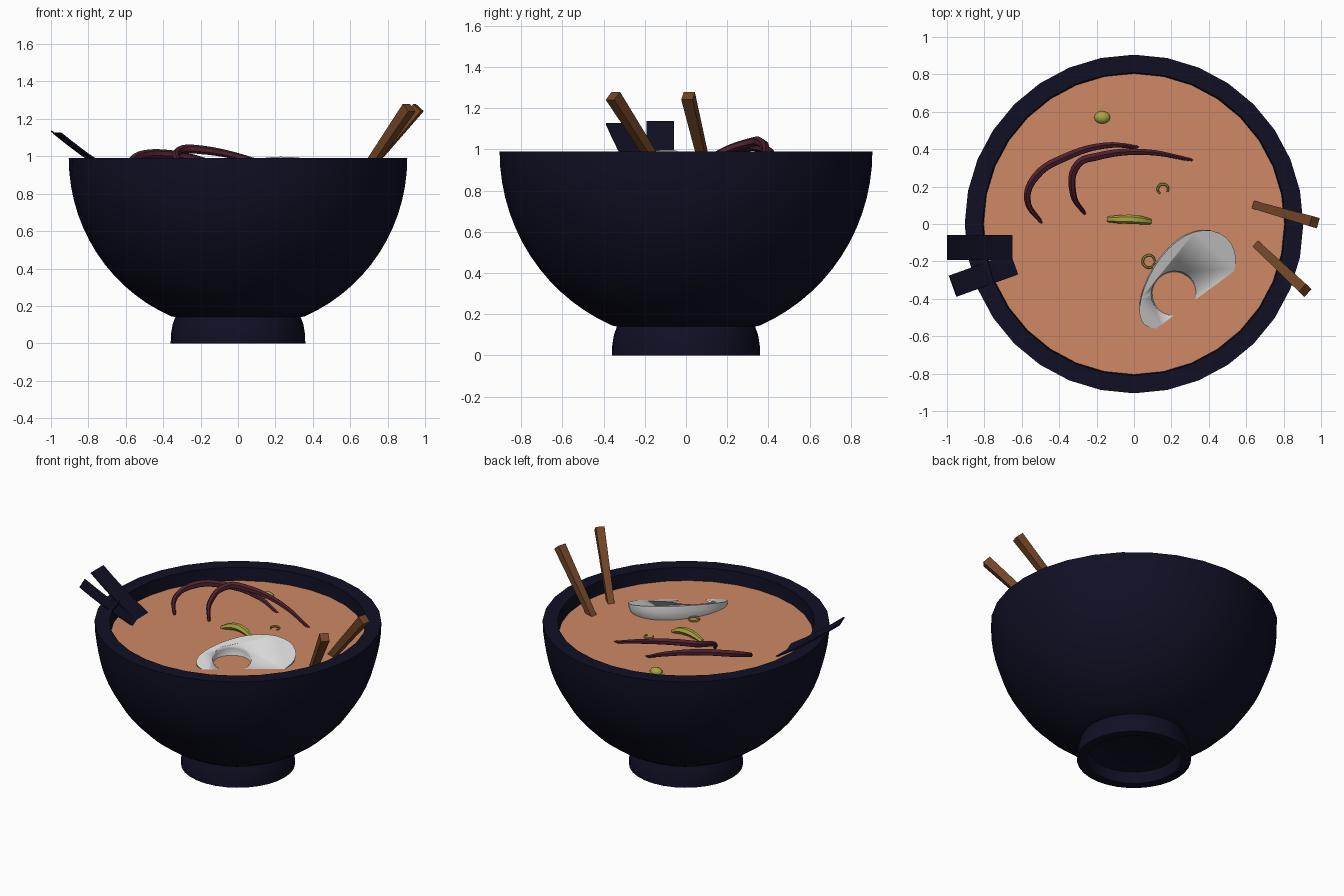
import bpy, bmesh, math
from mathutils import Vector, Matrix

cube = bpy.data.objects.get("Cube")
if cube:
    bpy.data.objects.remove(cube, do_unlink=True)

SOUP_Z = 0.9
RIM_Z = 0.99


def material(name, rgb):
    m = bpy.data.materials.new(name)
    m.use_nodes = True
    m.diffuse_color = (*rgb, 1)
    m.node_tree.nodes["Principled BSDF"].inputs["Base Color"].default_value = (*rgb, 1)
    return m


navy = material("dark navy", (0.005, 0.005, 0.018))
broth = material("orange broth", (0.62, 0.25, 0.13))
wood = material("brown wood", (0.17, 0.06, 0.02))
maroon = material("maroon", (0.075, 0.015, 0.028))
green = material("yellow green", (0.4, 0.37, 0.055))
white = material("egg white", (0.68, 0.68, 0.68))


def smooth(ob, degrees=35):
    bpy.ops.object.select_all(action="DESELECT")
    ob.select_set(True)
    bpy.context.view_layer.objects.active = ob
    bpy.ops.object.shade_smooth_by_angle(angle=math.radians(degrees))


def finish(name, bm, mat, rounded=False):
    bmesh.ops.recalc_face_normals(bm, faces=bm.faces)
    mesh = bpy.data.meshes.new(name)
    bm.to_mesh(mesh)
    bm.free()
    ob = bpy.data.objects.new(name, mesh)
    bpy.context.collection.objects.link(ob)
    mesh.materials.append(mat)
    if rounded:
        smooth(ob)
    return ob


def lathe(name, profile, mat, sides=32):
    bm = bmesh.new()
    verts = [bm.verts.new((r, 0, z)) for r, z in profile]
    edges = [bm.edges.new(pair) for pair in zip(verts, verts[1:])]
    bmesh.ops.spin(bm, geom=verts + edges, cent=(0, 0, 0), axis=(0, 0, 1),
                   angle=math.tau, steps=sides, use_duplicate=False)
    bmesh.ops.remove_doubles(bm, verts=bm.verts, dist=0.0005)
    return finish(name, bm, mat, True)


def shell(radius, depth, lowest, steps=14):
    """Quarter ellipse from the rim down to a given height."""
    end = math.asin((RIM_Z - lowest) / depth)
    return [(radius * math.cos(end * i / steps), RIM_Z - depth * math.sin(end * i / steps))
            for i in range(steps + 1)]


# Bowl: hollow underside, foot ring, outer shell, rim and inner shell
foot = [(0, 0.09), (0.2, 0.09), (0.28, 0.07), (0.3, 0),
        (0.36, 0), (0.358, 0.05), (0.35, 0.1), (0.335, 0.14)]
outer = shell(0.905, 0.92, 0.145)[::-1]
inner = shell(0.81, 0.83, 0.161) + [(0, 0.161)]
lathe("bowl", foot + outer + inner, navy)

# Soup surface
lathe("soup", [(0, SOUP_Z), (0.804, SOUP_Z)], broth)


# Chopsticks: square tapered bars
def chopstick(name, bottom, top):
    low, high = Vector(bottom), Vector(top)
    axis = high - low
    bm = bmesh.new()
    bmesh.ops.create_cone(bm, cap_ends=True, segments=4, radius1=0.03,
                          radius2=0.04, depth=axis.length)
    bmesh.ops.rotate(bm, verts=bm.verts, matrix=Matrix.Rotation(math.pi / 4, 3, "Z"))
    turn = axis.to_track_quat("Z", "Y").to_matrix().to_4x4()
    bm.transform(Matrix.Translation((low + high) / 2) @ turn)
    finish(name, bm, wood)


chopstick("back_chopstick", (0.65, 0.1, 0.885), (0.965, 0.01, 1.26))
chopstick("front_chopstick", (0.66, -0.115, 0.885), (0.915, -0.355, 1.26))


# Seaweed sheets: thin strips with a slight bend, leaning on the rim
def seaweed(name, tip, base, width):
    a, b = Vector(tip), Vector(base)
    side = (b - a).cross(Vector((0, 0, 1))).normalized() * width / 2
    bm = bmesh.new()
    rows = []
    for t in (0, 0.2, 0.45, 0.7, 1):
        p = a.lerp(b, t) - Vector((0, 0, 0.012 * math.sin(math.pi * t)))
        rows.append((bm.verts.new(p - side), bm.verts.new(p + side)))
    for (p, q), (r, s) in zip(rows, rows[1:]):
        bm.faces.new((p, q, s, r))
    ob = finish(name, bm, navy)
    mod = ob.modifiers.new("thickness", "SOLIDIFY")
    mod.thickness = 0.008
    mod.offset = 0


seaweed("back_seaweed", (-0.998, -0.125, 1.135), (-0.64, -0.125, 0.89), 0.135)
seaweed("front_seaweed", (-0.968, -0.332, 1.125), (-0.63, -0.21, 0.89), 0.12)


# Curved garnishes: tapered tubes along smooth paths
def strand(name, points, thickness, mat, taper=0.5, cyclic=False):
    cu = bpy.data.curves.new(name, "CURVE")
    cu.dimensions = "3D"
    cu.bevel_depth = thickness
    cu.bevel_resolution = 1
    cu.resolution_u = 6
    cu.use_fill_caps = True
    sp = cu.splines.new("BEZIER")
    sp.bezier_points.add(len(points) - 1)
    sp.use_cyclic_u = cyclic
    for i, (bp, p) in enumerate(zip(sp.bezier_points, points)):
        bp.co = p
        bp.handle_left_type = bp.handle_right_type = "AUTO"
        bp.radius = taper + (1 - taper) * math.sin(math.pi * i / (len(points) - 1))
    ob = bpy.data.objects.new(name, cu)
    bpy.context.collection.objects.link(ob)
    cu.materials.append(mat)
    bpy.ops.object.select_all(action="DESELECT")
    ob.select_set(True)
    bpy.context.view_layer.objects.active = ob
    bpy.ops.object.convert(target="MESH")
    smooth(bpy.context.view_layer.objects.active)


strand("left_onion_strip", [(-0.49, 0, 0.89), (-0.57, 0.13, 0.96), (-0.52, 0.26, 1.005),
                            (-0.36, 0.36, 1.01), (-0.15, 0.42, 0.965),
                            (0.03, 0.41, 0.89)], 0.024, maroon, 0.35)
strand("right_onion_strip", [(-0.26, 0.05, 0.89), (-0.325, 0.16, 0.98), (-0.3, 0.32, 1.035),
                             (-0.2, 0.36, 1.035), (0.05, 0.385, 0.985),
                             (0.32, 0.34, 0.89)], 0.024, maroon, 0.35)
strand("bean", [(-0.14, 0.025, 0.9), (-0.08, 0.025, 0.925), (-0.02, 0.025, 0.935),
                (0.04, 0.02, 0.925), (0.09, 0.012, 0.9)], 0.025, green, 0.6)


# Spring onion ring pieces
def arc(name, x, y, radius, start, end, height):
    pts = []
    for i in range(7):
        a = math.radians(start + (end - start) * i / 6)
        pts.append((x + radius * math.cos(a), y + radius * math.sin(a), height))
    strand(name, pts, 0.007, green, 0.7)


arc("back_spring_onion", 0.155, 0.185, 0.028, -30, 235, 0.915)
arc("front_spring_onion", 0.08, -0.2, 0.033, 0, 350, 0.91)

# Pea
bm = bmesh.new()
bmesh.ops.create_uvsphere(bm, u_segments=12, v_segments=8, radius=0.04)
bm.transform(Matrix.Translation((-0.17, 0.57, 0.905)) @ Matrix.Diagonal((1.08, 0.85, 0.7, 1)))
finish("pea", bm, green, True)

# Half egg: lower half of an egg, tilted into the soup
tilt = Matrix.Rotation(math.radians(17.5), 4, Vector((0.806, 0.592, 0)))
place = Matrix.Translation((0.275, -0.306, 0.935)) @ tilt @ Matrix.Rotation(math.radians(47), 4, "Z")
bm = bmesh.new()
bmesh.ops.create_uvsphere(bm, u_segments=32, v_segments=16, radius=1)
cut = bmesh.ops.bisect_plane(bm, geom=bm.verts[:] + bm.edges[:] + bm.faces[:],
                             plane_co=(0, 0, 0), plane_no=(0, 0, 1), clear_outer=True)
bmesh.ops.holes_fill(bm, edges=[e for e in bm.edges if e.is_boundary])
for v in bm.verts:
    along = v.co.x * 0.32
    v.co = Vector((along, v.co.y * (0.19 + 0.12 * along), v.co.z * 0.18))
bm.transform(place)
egg = finish("half_egg", bm, white, True)

# Yolk hollow
bm = bmesh.new()
bmesh.ops.create_uvsphere(bm, u_segments=24, v_segments=12, radius=0.125)
bm.transform(place @ Matrix.Translation((-0.09, 0, 0.01)))
cutter = finish("yolk_cutter", bm, white, True)
cutter.hide_render = True
cutter.hide_viewport = True
mod = egg.modifiers.new("yolk_hollow", "BOOLEAN")
mod.operation = "DIFFERENCE"
mod.solver = "EXACT"
mod.object = cutter
